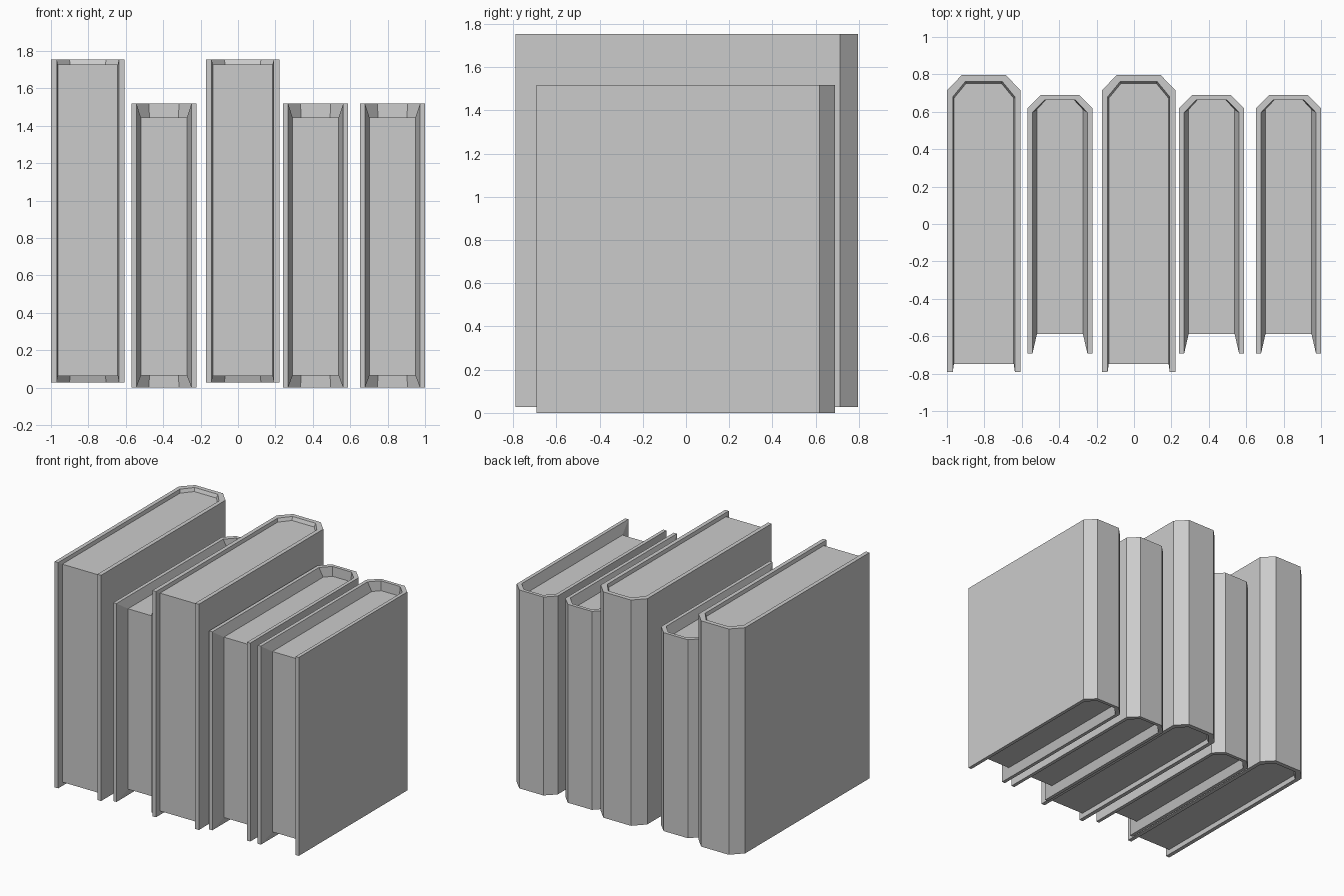
import bpy, bmesh

if "Cube" in bpy.data.objects:
    bpy.data.objects.remove(bpy.data.objects["Cube"])


def outline(half, front, back, cx, cy):
    """Open U-shaped plan of a book with a chamfered spine at the back."""
    right = [(half, front), (half, back - cy), (half - cx, back)]
    return [(-x, y) for x, y in right] + right[::-1]


def book_mesh(name, outer, rim, page, z_cover, z_page):
    bm = bmesh.new()

    def ring(pts, z):
        return [bm.verts.new((x, y, z)) for x, y in pts]

    def strip(a, b):
        for i in range(len(a) - 1):
            bm.faces.new((a[i], a[i + 1], b[i + 1], b[i]))

    out_b, out_t = (ring(outer, z) for z in z_cover)
    rim_b, rim_t = (ring(rim, z) for z in z_cover)
    pag_b, pag_t = (ring(page, z) for z in z_page)

    # cover: outside, flat rims, and inner walls sloping to the pages
    strip(out_b, out_t)
    for o, r, p in ((out_b, rim_b, pag_b), (out_t, rim_t, pag_t)):
        strip(o, r)
        strip(r, p)
        # page block top and bottom
        bm.faces.new(p)
    # front edges of both boards and their inner walls
    for i in (0, -1):
        bm.faces.new((out_b[i], out_t[i], rim_t[i], rim_b[i]))
        bm.faces.new((rim_b[i], rim_t[i], pag_t[i], pag_b[i]))
    # page block fore-edge
    bm.faces.new((pag_b[0], pag_b[-1], pag_t[-1], pag_t[0]))

    bmesh.ops.recalc_face_normals(bm, faces=bm.faces)
    mesh = bpy.data.meshes.new(name)
    bm.to_mesh(mesh)
    bm.free()
    return mesh


def place(name, mesh, xs):
    for x in xs:
        ob = bpy.data.objects.new(name, mesh)
        ob.location.x = x
        bpy.context.collection.objects.link(ob)


# two tall books
large = book_mesh("large_book",
                  outline(0.197, -0.79, 0.797, 0.08, 0.083),
                  outline(0.166, -0.79, 0.763, 0.068, 0.083),
                  outline(0.160, -0.749, 0.752, 0.066, 0.08),
                  (0.027, 1.754), (0.061, 1.728))
place("large_book", large, (-0.803, 0.025))

# three short books
small = book_mesh("small_book",
                  outline(0.174, -0.693, 0.69, 0.072, 0.072),
                  outline(0.147, -0.693, 0.664, 0.066, 0.068),
                  outline(0.123, -0.588, 0.662, 0.046, 0.05),
                  (0.0, 1.518), (0.064, 1.444))
place("small_book", small, (-0.396, 0.415, 0.826))
